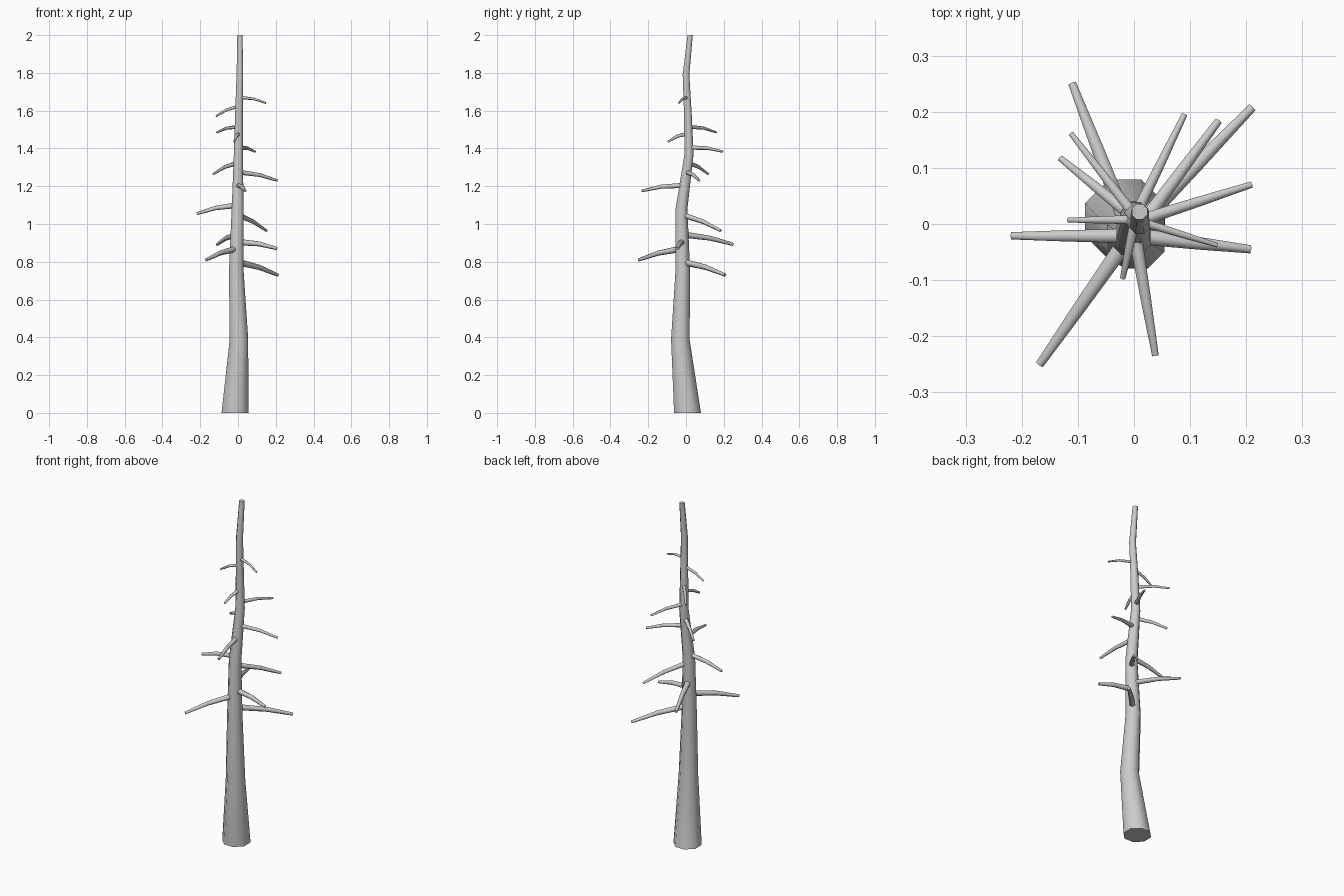
import bpy, bmesh, math
from mathutils import Vector

if "Cube" in bpy.data.objects:
    bpy.data.objects.remove(bpy.data.objects["Cube"])


def tube(name, points, radii, sides, cap_start=True):
    """Tapered tube along a path of points."""
    pts = [Vector(p) for p in points]
    bm = bmesh.new()
    rings = []
    upright = abs((pts[-1] - pts[0]).normalized().z) > 0.8
    for i, (p, r) in enumerate(zip(pts, radii)):
        if upright:
            a, b = Vector((1, 0, 0)), Vector((0, 1, 0))
        else:
            d = (pts[min(i + 1, len(pts) - 1)] - pts[max(i - 1, 0)]).normalized()
            a = Vector((0, 0, 1)).cross(d).normalized()
            b = d.cross(a)
        rings.append([bm.verts.new(p + r * (a * math.cos(t) + b * math.sin(t)))
                      for t in (2 * math.pi * (k + 0.5) / sides for k in range(sides))])
    for lo, hi in zip(rings, rings[1:]):
        for k in range(sides):
            n = (k + 1) % sides
            bm.faces.new((lo[k], lo[n], hi[n], hi[k]))
    bm.faces.new(rings[-1])
    if cap_start:
        bm.faces.new(rings[0][::-1])
    bmesh.ops.recalc_face_normals(bm, faces=bm.faces)
    mesh = bpy.data.meshes.new(name)
    bm.to_mesh(mesh)
    bm.free()
    obj = bpy.data.objects.new(name, mesh)
    bpy.context.collection.objects.link(obj)
    bpy.ops.object.select_all(action='DESELECT')
    obj.select_set(True)
    bpy.context.view_layer.objects.active = obj
    bpy.ops.object.shade_smooth_by_angle(angle=math.radians(62))
    return obj


# Trunk: gently crooked tapering stem (x, y, z, radius)
trunk = [(-0.016, 0.008, 0, 0.077), (0.005, -0.03, 0.39, 0.053),
         (-0.009, -0.017, 0.75, 0.042), (-0.002, -0.024, 1.08, 0.034),
         (0.002, 0.016, 1.37, 0.026), (0.005, 0.01, 1.58, 0.022),
         (0.01, 0.0, 1.79, 0.019), (0.01, 0.022, 2.0, 0.015)]
tube("trunk", [p[:3] for p in trunk], [p[3] for p in trunk], 8)


def trunk_centre(z):
    for lo, hi in zip(trunk, trunk[1:]):
        if z <= hi[2]:
            return Vector(lo[:3]).lerp(Vector(hi[:3]), (z - lo[2]) / (hi[2] - lo[2]))


# Branches: root height, then tip x, y, z
branches = [(0.80, 0.21, 0.207, 0.73), (0.87, -0.168, -0.25, 0.81),
            (0.945, -0.11, 0.25, 0.892), (0.905, 0.207, -0.045, 0.87),
            (1.05, 0.15, 0.183, 0.965), (1.10, -0.218, -0.021, 1.055),
            (1.205, 0.038, -0.234, 1.175), (1.275, 0.209, 0.07, 1.23),
            (1.325, -0.131, 0.117, 1.265), (1.405, 0.09, 0.195, 1.383),
            (1.48, -0.02, -0.096, 1.435), (1.515, -0.112, 0.161, 1.485),
            (1.625, -0.117, 0.007, 1.57), (1.67, 0.148, -0.038, 1.64)]
for i, (z, *tip) in enumerate(branches):
    root, tip = trunk_centre(z), Vector(tip)
    mid = root.lerp(tip, 0.55) + Vector((0, 0, 0.009))
    s = 1.0 - 0.5 * (z - 0.8) / 0.87
    tube(f"branch_{i + 1}", [root, mid, tip], [0.018 * s, 0.014 * s, 0.009 * s], 6)
